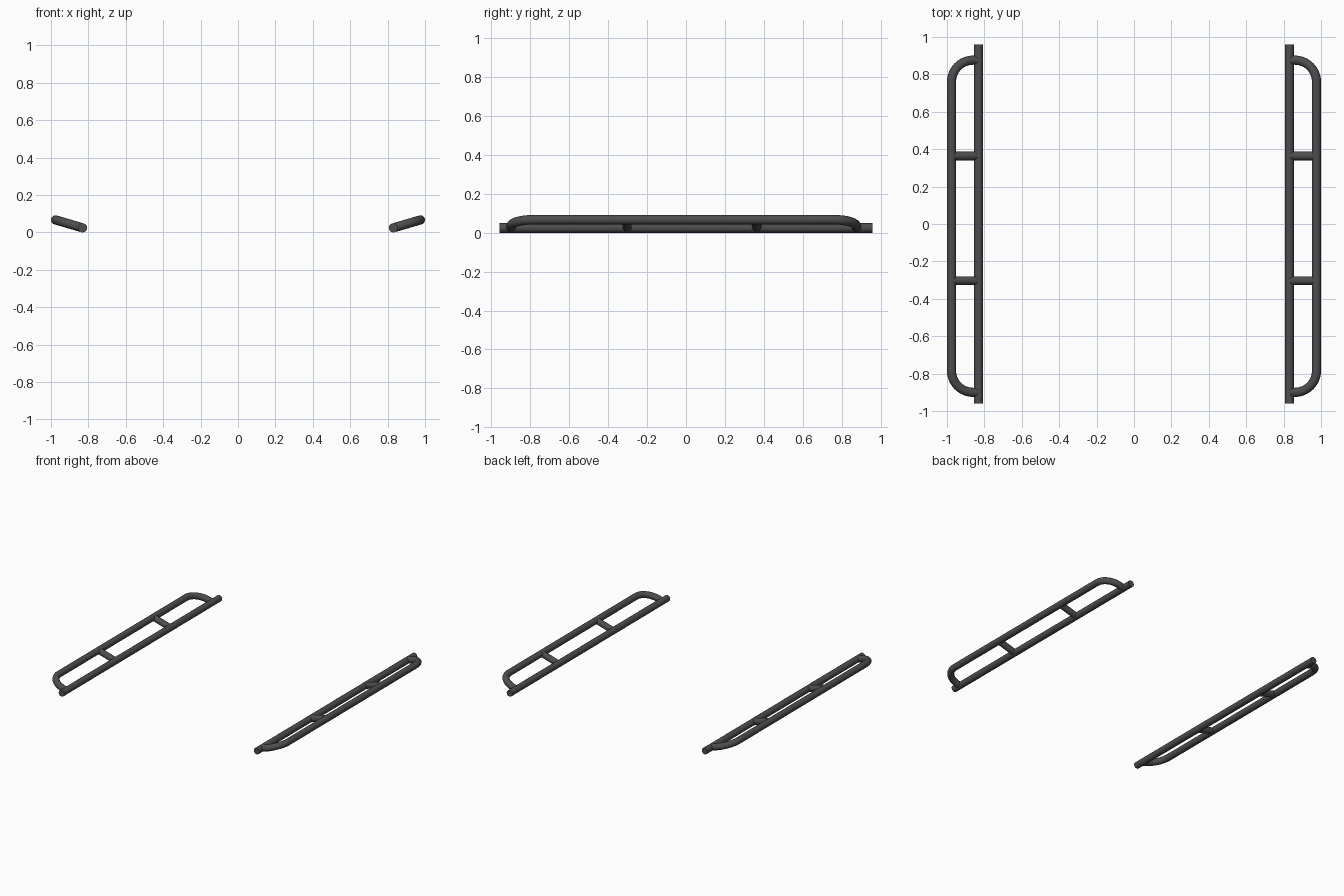
import bpy, math

if "Cube" in bpy.data.objects:
    bpy.data.objects.remove(bpy.data.objects["Cube"])

R = 0.0245                      # tube radius
XI, ZI = 0.831, R               # inner rail axis
XO, ZO = 1 - R, 0.067           # outer hoop axis


def plane_z(x):
    return ZI + (x - XI) * (ZO - ZI) / (XO - XI)


def tube(name, path, radius=R):
    """Sweep a round tube along (x, y) points on the tilted step plane, mirrored in x."""
    cu = bpy.data.curves.new(name, 'CURVE')
    cu.dimensions = '3D'
    cu.bevel_depth = radius
    cu.bevel_resolution = 6
    cu.use_fill_caps = True
    sp = cu.splines.new('POLY')
    sp.points.add(len(path) - 1)
    for p, (x, y) in zip(sp.points, path):
        p.co = (x, y, plane_z(x), 1)
    ob = bpy.data.objects.new(name, cu)
    bpy.context.collection.objects.link(ob)
    bpy.ops.object.select_all(action='DESELECT')
    ob.select_set(True)
    bpy.context.view_layer.objects.active = ob
    bpy.ops.object.convert(target='MESH')
    ob = bpy.context.object
    ob.name = name
    bpy.ops.object.shade_smooth_by_angle(angle=math.radians(40))
    ob.modifiers.new('mirror', 'MIRROR')
    ob.data.materials.clear()
    ob.data.materials.append(steel)
    return ob


steel = bpy.data.materials.new('dark_steel')
steel.diffuse_color = (0.075, 0.075, 0.075, 1)
steel.use_nodes = True
steel.node_tree.nodes["Principled BSDF"].inputs["Base Color"].default_value = steel.diffuse_color

# Straight inner rails
tube('inner_rail', [(XI, -0.96), (XI, 0.96)])

# Outer step hoops with rounded corners running into the rail
Y0, Y1, C, N = -0.9, 0.876, 0.115, 12
arc = [(math.cos(math.pi / 2 * i / N), math.sin(math.pi / 2 * i / N)) for i in range(N + 1)]
front = [(XO - C + C * c, Y0 + C - C * s) for c, s in reversed(arc)]
back = [(XO - C + C * c, Y1 - C + C * s) for c, s in arc]
tube('outer_hoop', [(XI + 0.006, Y0)] + front + back + [(XI + 0.006, Y1)])

# Cross rungs
for label, y in (('front', -0.303), ('back', 0.364)):
    tube(label + '_rung', [(XI + 0.004, y), (XO - 0.004, y)], R * 0.96)
